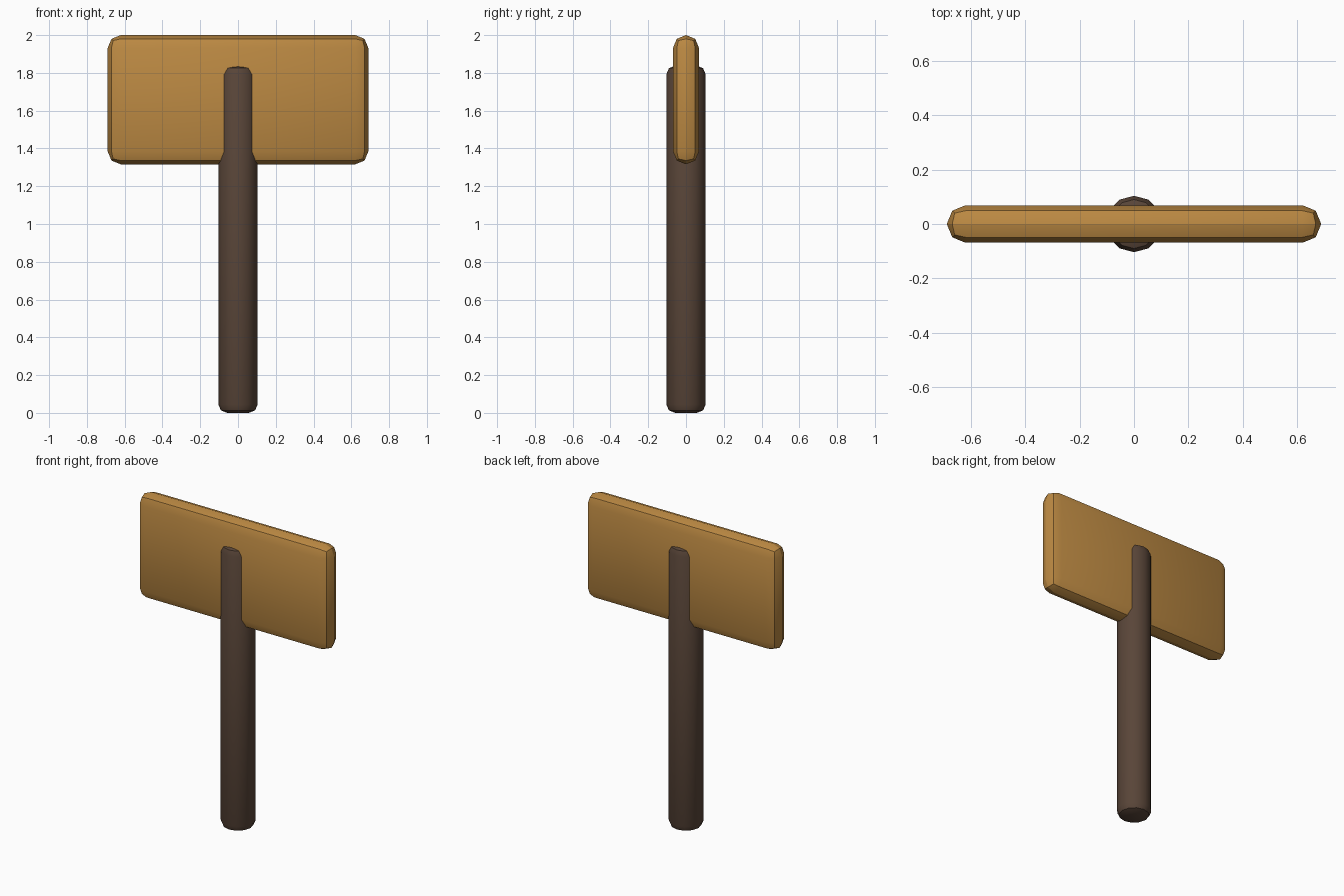
import bpy, math

if "Cube" in bpy.data.objects:
    bpy.data.objects.remove(bpy.data.objects["Cube"])


def finish(obj, name, color, bevel):
    """Name, colour, round the edges and smooth the shallow angles."""
    obj.name = name
    mat = bpy.data.materials.new(name + "_wood")
    mat.diffuse_color = (*color, 1)
    mat.use_nodes = True
    mat.node_tree.nodes["Principled BSDF"].inputs["Base Color"].default_value = mat.diffuse_color
    obj.data.materials.append(mat)
    mod = obj.modifiers.new("Bevel", 'BEVEL')
    mod.width = bevel
    mod.segments = 2
    mod.limit_method = 'ANGLE'
    mod.angle_limit = math.radians(50)
    bpy.ops.object.modifier_apply(modifier=mod.name)
    bpy.ops.object.shade_smooth_by_angle(angle=math.radians(35))


# Round post, twelve sides with eased ends
bpy.ops.mesh.primitive_cylinder_add(vertices=12, radius=0.104, depth=1.838,
                                    location=(0, 0, 0.919))
finish(bpy.context.object, "post", (0.10, 0.06, 0.04), 0.045)

# Sign board, bevelled almost to the middle of its thickness
bpy.ops.mesh.primitive_cube_add(size=1, location=(0, 0, 1.658))
board = bpy.context.object
board.scale = (1.38, 0.138, 0.684)
bpy.ops.object.transform_apply(location=False, rotation=False, scale=True)
finish(board, "sign_board", (0.50, 0.25, 0.055), 0.0685)
